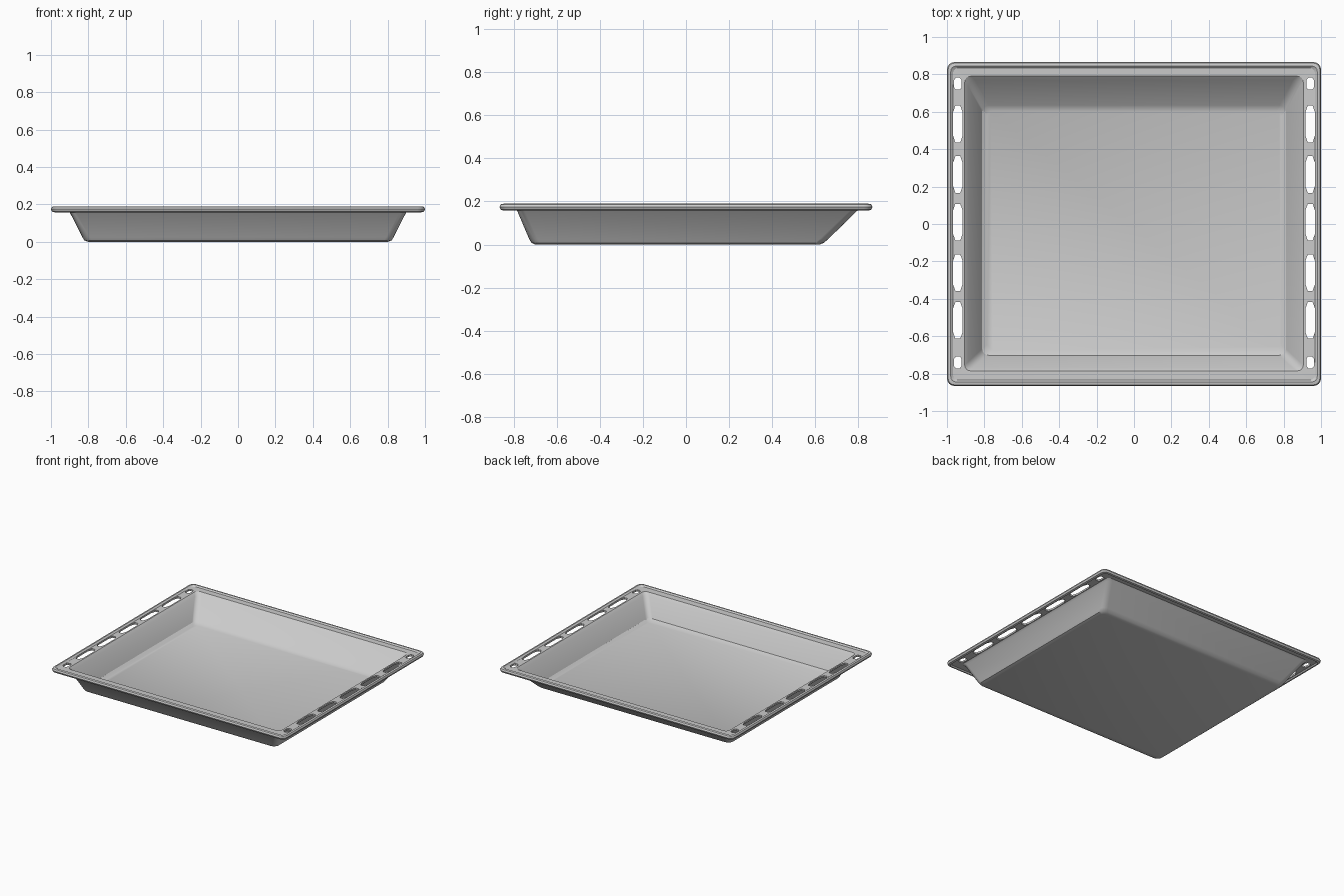
import bpy, bmesh, math

if "Cube" in bpy.data.objects:
    bpy.data.objects.remove(bpy.data.objects["Cube"])

steel = bpy.data.materials.new("plain grey steel")
steel.diffuse_color = (0.6, 0.6, 0.6, 1)
steel.use_nodes = True
steel.node_tree.nodes["Principled BSDF"].inputs["Base Color"].default_value = steel.diffuse_color


def make_object(name, bm):
    bmesh.ops.recalc_face_normals(bm, faces=bm.faces[:])
    mesh = bpy.data.meshes.new(name)
    bm.to_mesh(mesh)
    bm.free()
    mesh.materials.append(steel)
    obj = bpy.data.objects.new(name, mesh)
    bpy.context.collection.objects.link(obj)
    return obj


def rounded_loop(bm, hx, y0, y1, z, r, n=4):
    """Ring of vertices around a rectangle with rounded corners."""
    verts = []
    corners = [(hx - r, y1 - r), (-hx + r, y1 - r), (-hx + r, y0 + r), (hx - r, y0 + r)]
    for k, (cx, cy) in enumerate(corners):
        for i in range(n + 1):
            a = math.pi / 2 * (k + i / n)
            verts.append(bm.verts.new((cx + r * math.cos(a), cy + r * math.sin(a), z)))
    return verts


# Tray section from inner floor, over the rolled rim, to the underside:
# half width, front y, back y, height, corner radius
section = [
    (.785, -.675, .605, .016, .03), (.812, -.702, .635, .03, .035),
    (.885, -.77, .77, .16, .035), (.905, -.785, .79, .180, .03),
    (.968, -.835, .835, .181, .03), (.98, -.845, .845, .190, .03),
    (.994, -.86, .86, .187, .035), (1.0, -.866, .866, .175, .04),
    (.994, -.86, .86, .162, .035), (.98, -.847, .847, .158, .03),
    (.973, -.84, .84, .167, .03), (.911, -.796, .806, .167, .03),
    (.898, -.783, .793, .155, .035), (.832, -.728, .66, .025, .04),
    (.822, -.717, .64, .008, .04), (.80, -.70, .62, 0, .035),
]
bm = bmesh.new()
rings = [rounded_loop(bm, *s) for s in section]
for a, b in zip(rings, rings[1:]):
    for i in range(len(a)):
        j = (i + 1) % len(a)
        bm.faces.new((a[i], a[j], b[j], b[i]))
bm.faces.new(rings[0])     # inner floor
bm.faces.new(rings[-1])    # underside
tray = make_object("baking_tray", bm)

# Slots along both side flanges: centre y, half length, half width
slots = [(.75, .032, .020), (.535, .098, .026), (.265, .098, .026), (.01, .098, .026),
         (-.26, .098, .026), (-.515, .098, .026), (-.74, .032, .020)]
bm = bmesh.new()
for side in (-1, 1):
    for cy, h, w in slots:
        c = h * .38
        outline = [(w, h - c), (w * .5, h), (-w * .5, h), (-w, h - c),
                   (-w, c - h), (-w * .5, -h), (w * .5, -h), (w, c - h)]
        rows = [[bm.verts.new((side * .942 + x, cy + y, z)) for x, y in outline]
                for z in (.12, .24)]
        bm.faces.new(rows[0])
        bm.faces.new(rows[1])
        for i in range(8):
            j = (i + 1) % 8
            bm.faces.new((rows[0][i], rows[0][j], rows[1][j], rows[1][i]))
cutter = make_object("slot_cutter", bm)
cutter.hide_render = True

# Cut the slots, then discard the cutter
mod = tray.modifiers.new("slots", 'BOOLEAN')
mod.operation = 'DIFFERENCE'
mod.solver = 'EXACT'
mod.object = cutter
bpy.context.view_layer.objects.active = tray
tray.select_set(True)
cutter.select_set(False)
bpy.ops.object.modifier_apply(modifier="slots")
bpy.data.objects.remove(cutter, do_unlink=True)
bpy.ops.object.shade_smooth_by_angle(angle=math.radians(25))
